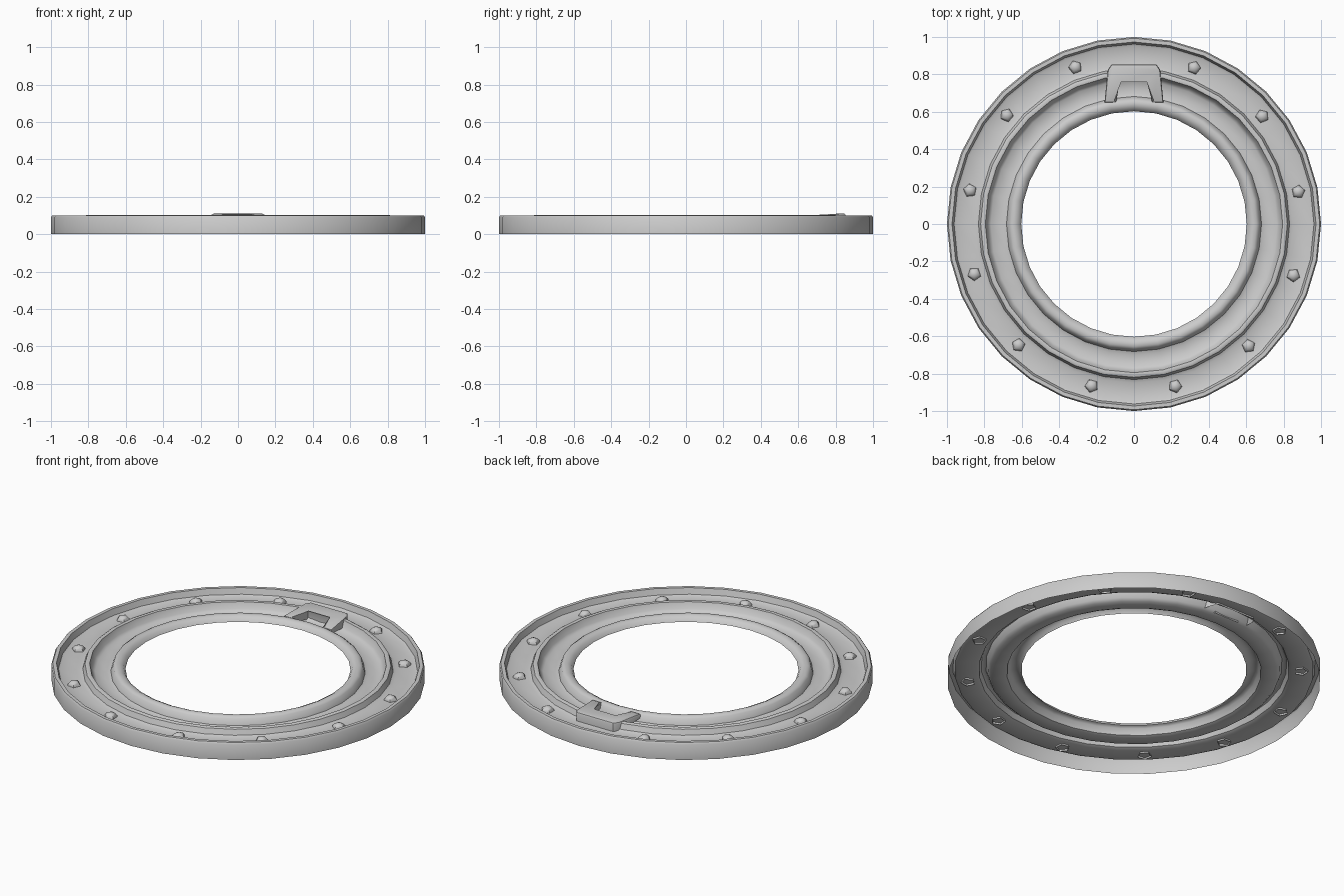
import bpy, bmesh
from math import sin, cos, pi, radians
from mathutils import Vector

if "Cube" in bpy.data.objects:
    bpy.data.objects.remove(bpy.data.objects["Cube"])


def finish(bm, name, angle=35):
    me = bpy.data.meshes.new(name)
    bm.to_mesh(me)
    bm.free()
    ob = bpy.data.objects.new(name, me)
    bpy.context.collection.objects.link(ob)
    bpy.ops.object.select_all(action='DESELECT')
    ob.select_set(True)
    bpy.context.view_layer.objects.active = ob
    bpy.ops.object.shade_smooth_by_angle(angle=radians(angle))
    return ob


def lathe(bm, profile, segments, centre=(0, 0), start=0.0, cap=False):
    """Revolve (radius, z) points, listed from outer bottom to inner top."""
    rings = []
    for r, z in profile:
        rings.append([bm.verts.new((centre[0] + r * cos(start + 2 * pi * i / segments),
                                    centre[1] + r * sin(start + 2 * pi * i / segments), z))
                      for i in range(segments)])
    for a, b in zip(rings, rings[1:]):
        for i in range(segments):
            j = (i + 1) % segments
            bm.faces.new((a[i], a[j], b[j], b[i]))
    if cap:
        bm.faces.new(rings[-1])


# Pressed sheet ring: outer wall, lip, rivet channel, ridge, groove, rolled inner rim
bm = bmesh.new()
lathe(bm, [(1.0, 0), (1.0, .09), (.993, .1), (.973, .1), (.962, .066),
           (.95, .06), (.85, .06), (.832, .068), (.82, .098), (.81, .103), (.795, .1),
           (.782, .065), (.765, .05), (.70, .048), (.682, .055),
           (.67, .09), (.655, .1), (.635, .1), (.615, .09), (.603, .07)], 32)
finish(bm, "ring_shell", 40)

# Twelve five-sided rivets, leaving a gap for the clip
bm = bmesh.new()
for k in range(12):
    a = radians(69 - 28.95 * k)
    lathe(bm, [(.038, .05), (.036, .066), (.025, .08), (.008, .086)], 5,
          (.895 * cos(a), .895 * sin(a)), a, cap=True)
finish(bm, "rivets", 50)

# U-shaped clip bridging the ridge and groove, sloping down to the inner rim
half = [(.095, .648), (.08, .77)]
outer = [(.158, .648), (.14, .825), (.12, .853)]
outline = outer + [(-x, y) for x, y in reversed(outer)]
outline += [(-x, y) for x, y in half] + [(x, y) for x, y in reversed(half)]
bm = bmesh.new()
top = [bm.verts.new((x, y, .1 + .012 * (y - .648) / .2)) for x, y in outline]
low = [bm.verts.new((x, y, .05 if y > .66 else .075)) for x, y in outline]
bm.faces.new(top)
n = len(top)
for i in range(n):
    j = (i + 1) % n
    bm.faces.new((low[i], low[j], top[j], top[i]))
rim = [e for e in bm.edges if e.verts[0] in top and e.verts[1] in top]
bmesh.ops.bevel(bm, geom=rim, offset=.012, segments=2, profile=.5, affect='EDGES')
finish(bm, "clip_frame", 40)
